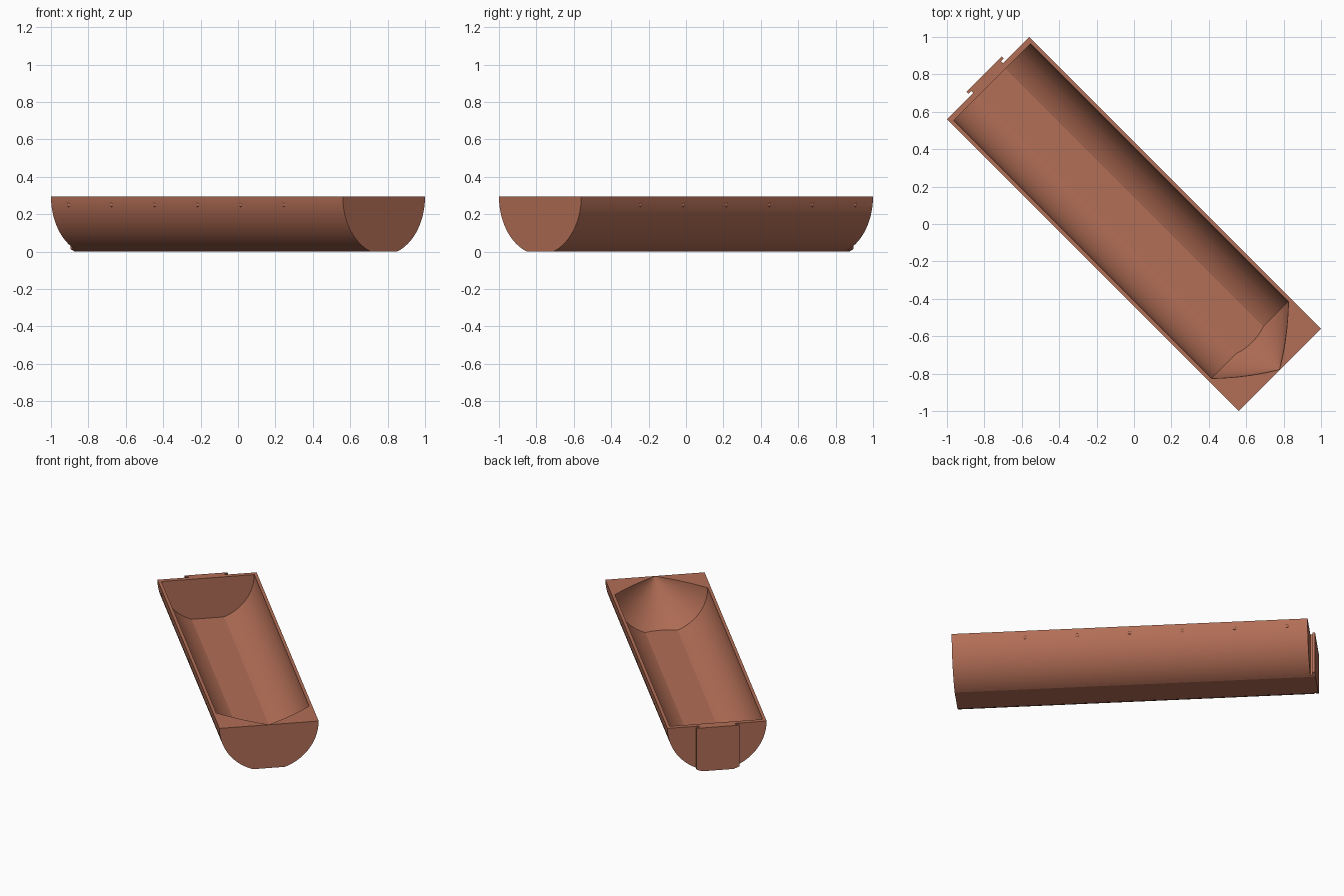
import bpy, bmesh, math

if "Cube" in bpy.data.objects:
    bpy.data.objects.remove(bpy.data.objects["Cube"])

TOP = 0.295            # rim height, also the height of the trough axis
R_OUT, R_IN = 0.311, 0.291
END = 1.103            # half length
FLOOR_IN = 0.273       # depth of the inner floor below the rim
TURN = -math.pi / 4    # the trough lies diagonally

clay = bpy.data.materials.new("terracotta")
clay.diffuse_color = (0.445, 0.156, 0.093, 1)
clay.use_nodes = True
clay.node_tree.nodes["Principled BSDF"].inputs["Base Color"].default_value = clay.diffuse_color


def finish(name, bm, angle=15):
    bmesh.ops.remove_doubles(bm, verts=bm.verts, dist=1e-5)
    bmesh.ops.recalc_face_normals(bm, faces=bm.faces)
    mesh = bpy.data.meshes.new(name)
    bm.to_mesh(mesh)
    bm.free()
    ob = bpy.data.objects.new(name, mesh)
    bpy.context.collection.objects.link(ob)
    mesh.materials.append(clay)
    ob.rotation_euler.z = TURN
    bpy.ops.object.select_all(action='DESELECT')
    ob.select_set(True)
    bpy.context.view_layer.objects.active = ob
    bpy.ops.object.shade_smooth_by_angle(angle=math.radians(angle))
    return ob


def section(bm, x, r, depth, n=24):
    """Half circle of radius r below the rim, cut flat at the given depth."""
    corner = math.asin(min(1, depth / r)) if r > 0 else math.pi / 2
    half = [(r * math.cos(corner * i / n), TOP - r * math.sin(corner * i / n))
            for i in range(n + 1)]
    pts = half + [(-y, z) for y, z in reversed(half)]
    return [bm.verts.new((x, y, z)) for y, z in pts]


def nose_x(r):
    """Slightly bulging pointed end of the cavity."""
    t = 1 - r / R_IN
    return 0.877 + 0.223 * t + 0.054 * t * (1 - t)


# Trough: outer shell, cavity with pointed end, flat rim
nose = [0.291, 0.287, 0.283, 0.279, 0.276, 0.273, 0.25, 0.22,
        0.18, 0.14, 0.10, 0.06, 0.03, 0.0]
stations = [(-1.073, R_IN)] + [(nose_x(r), r) for r in nose]
bm = bmesh.new()
inner = [section(bm, x, r, FLOOR_IN) for x, r in stations]
outer_x = [-END] + [x for x, r in stations[1:-1]] + [END]
outer = [section(bm, x, R_OUT, TOP) for x in outer_x]
for loops in (inner, outer):
    for a, b in zip(loops, loops[1:]):
        for i in range(len(a) - 1):
            bm.faces.new((a[i], a[i + 1], b[i + 1], b[i]))
for i in range(len(inner) - 1):
    for s in (0, -1):
        bm.faces.new((outer[i][s], outer[i + 1][s], inner[i + 1][s], inner[i][s]))
for k in (0, -1):
    bm.faces.new((outer[k][0], outer[k][-1], inner[k][-1], inner[k][0]))
    bm.faces.new(outer[k])
bm.faces.new(inner[0])
finish("trough", bm)


# Connector on the flat end: narrow neck and wider head
def plate(name, x0, x1, w):
    bm = bmesh.new()
    low = TOP - math.sqrt(R_OUT ** 2 - w ** 2)
    prof = [(w, TOP), (w, low), (0.1, 0), (-0.1, 0), (-w, low), (-w, TOP)]
    bm.faces.new([bm.verts.new((x0, y, z)) for y, z in prof])
    res = bmesh.ops.extrude_face_region(bm, geom=bm.faces[:])
    for v in res["geom"]:
        if isinstance(v, bmesh.types.BMVert):
            v.co.x = x1
    finish(name, bm)


plate("connector_neck", -END + 0.002, -1.118, 0.113)
plate("connector_head", -1.118, -1.134, 0.134)

# Small studs along both long sides
bm = bmesh.new()
for side in (-1, 1):
    for i in range(6):
        res = bmesh.ops.create_uvsphere(bm, u_segments=10, v_segments=6, radius=0.011)
        for v in res["verts"]:
            v.co.y *= 0.4
            v.co.x += -0.975 + 0.325 * i
            v.co.y += side * 0.307
            v.co.z += 0.25
finish("side_studs", bm, 40)
